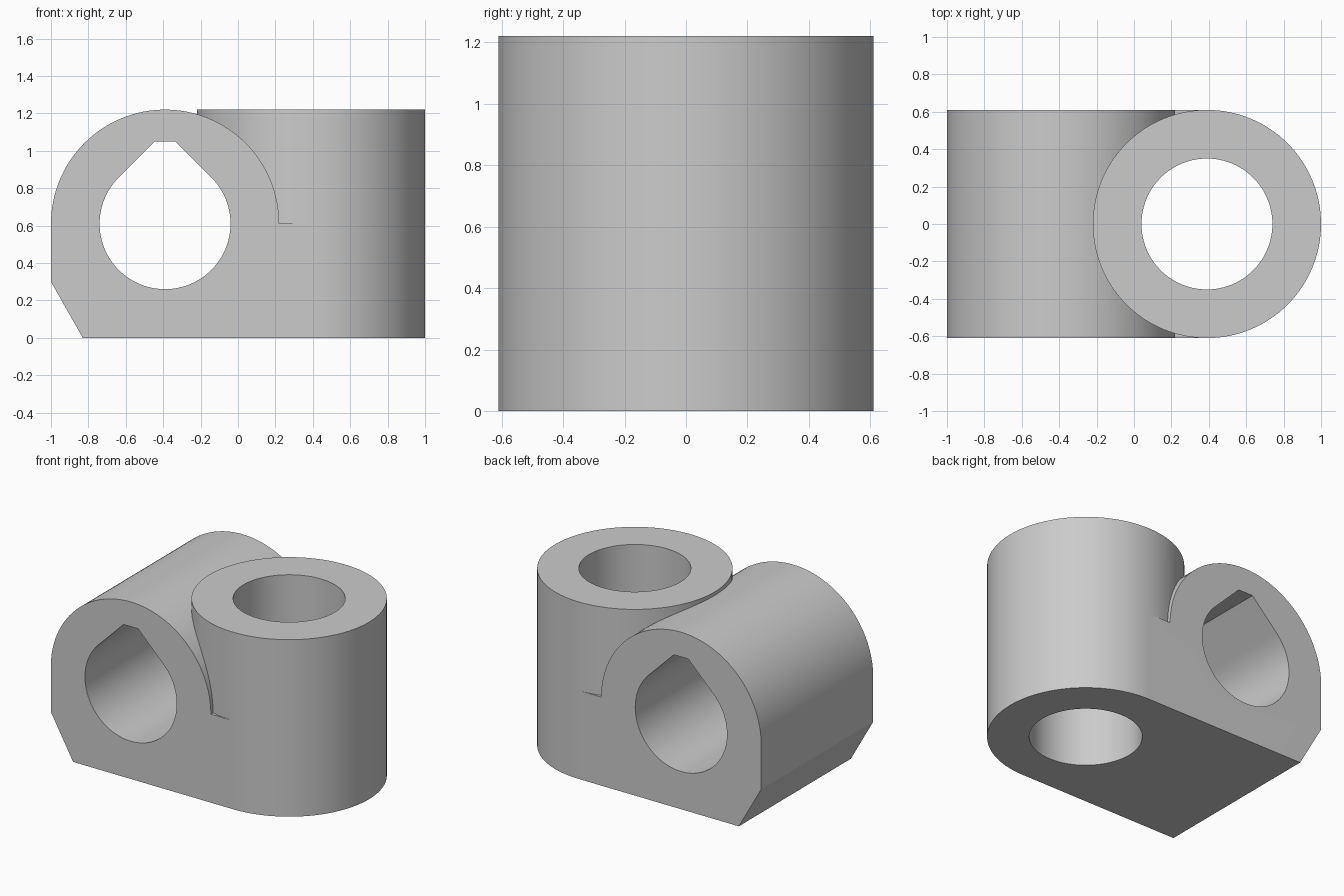
import bpy, bmesh
from math import cos, sin, pi
from mathutils import Vector

cube = bpy.data.objects.get("Cube")
if cube:
    bpy.data.objects.remove(cube, do_unlink=True)

R, BORE, OFF = 0.61, 0.35, 0.39   # outer radius, bore radius, axis offset in x
HEIGHT = 2 * R

grey = bpy.data.materials.new("plain grey")
grey.use_nodes = True
grey.diffuse_color = (0.6, 0.6, 0.6, 1)
grey.node_tree.nodes["Principled BSDF"].inputs["Base Color"].default_value = (0.6, 0.6, 0.6, 1)


def arc(cx, cy, r, start, end, steps):
    """Points on an arc from start to end, both included."""
    angles = [start + (end - start) * i / steps for i in range(steps + 1)]
    return [(cx + r * cos(a), cy + r * sin(a)) for a in angles]


def prism(name, points, low, high, axis):
    """Extrude a 2D profile along y (points are x, z) or z (points are x, y)."""
    def place(p, d):
        return Vector((p[0], d, p[1])) if axis == "y" else Vector((p[0], p[1], d))
    bm = bmesh.new()
    face = bm.faces.new([bm.verts.new(place(p, low)) for p in points])
    new = bmesh.ops.extrude_face_region(bm, geom=[face])["geom"]
    shift = place((0, 0), high - low)
    bmesh.ops.translate(bm, vec=shift, verts=[v for v in new if isinstance(v, bmesh.types.BMVert)])
    bmesh.ops.recalc_face_normals(bm, faces=bm.faces)
    mesh = bpy.data.meshes.new(name)
    bm.to_mesh(mesh)
    bm.free()
    mesh.materials.append(grey)
    obj = bpy.data.objects.new(name, mesh)
    bpy.context.collection.objects.link(obj)
    return obj


def combine(target, tool, operation):
    """Apply a boolean and remove the tool object."""
    tool.hide_render = True
    mod = target.modifiers.new(operation, "BOOLEAN")
    mod.operation, mod.object, mod.solver = operation, tool, "EXACT"
    bpy.ops.object.modifier_apply(modifier=mod.name)
    bpy.data.objects.remove(tool, do_unlink=True)


# Horizontal sleeve: round top, chamfered foot, low web reaching the post axis
profile = arc(-OFF, R, R, 0, pi, 64)
profile += [(-1, 0.30), (-0.83, 0), (OFF, 0), (OFF, R)]
body = prism("clamp_block", profile, -R, R, "y")
bpy.context.view_layer.objects.active = body
body.select_set(True)

# Vertical post
post = prism("vertical_post", arc(OFF, 0, R, 0, 2 * pi, 128)[:-1], 0, HEIGHT, "z")
combine(body, post, "UNION")

# Vertical through bore
bore = prism("vertical_bore", arc(OFF, 0, BORE, 0, 2 * pi, 96)[:-1], -0.1, HEIGHT + 0.1, "z")
combine(body, bore, "DIFFERENCE")

# Horizontal bore: teardrop with 45 degree shoulders and a flat top
teardrop = arc(-OFF, R, BORE, 0.75 * pi, 2.25 * pi, 72)
teardrop += [(-OFF + 0.055, 1.05), (-OFF - 0.055, 1.05)]
combine(body, prism("teardrop_bore", teardrop, -R - 0.1, R + 0.1, "y"), "DIFFERENCE")

bpy.ops.object.shade_smooth_by_angle(angle=pi / 9)
